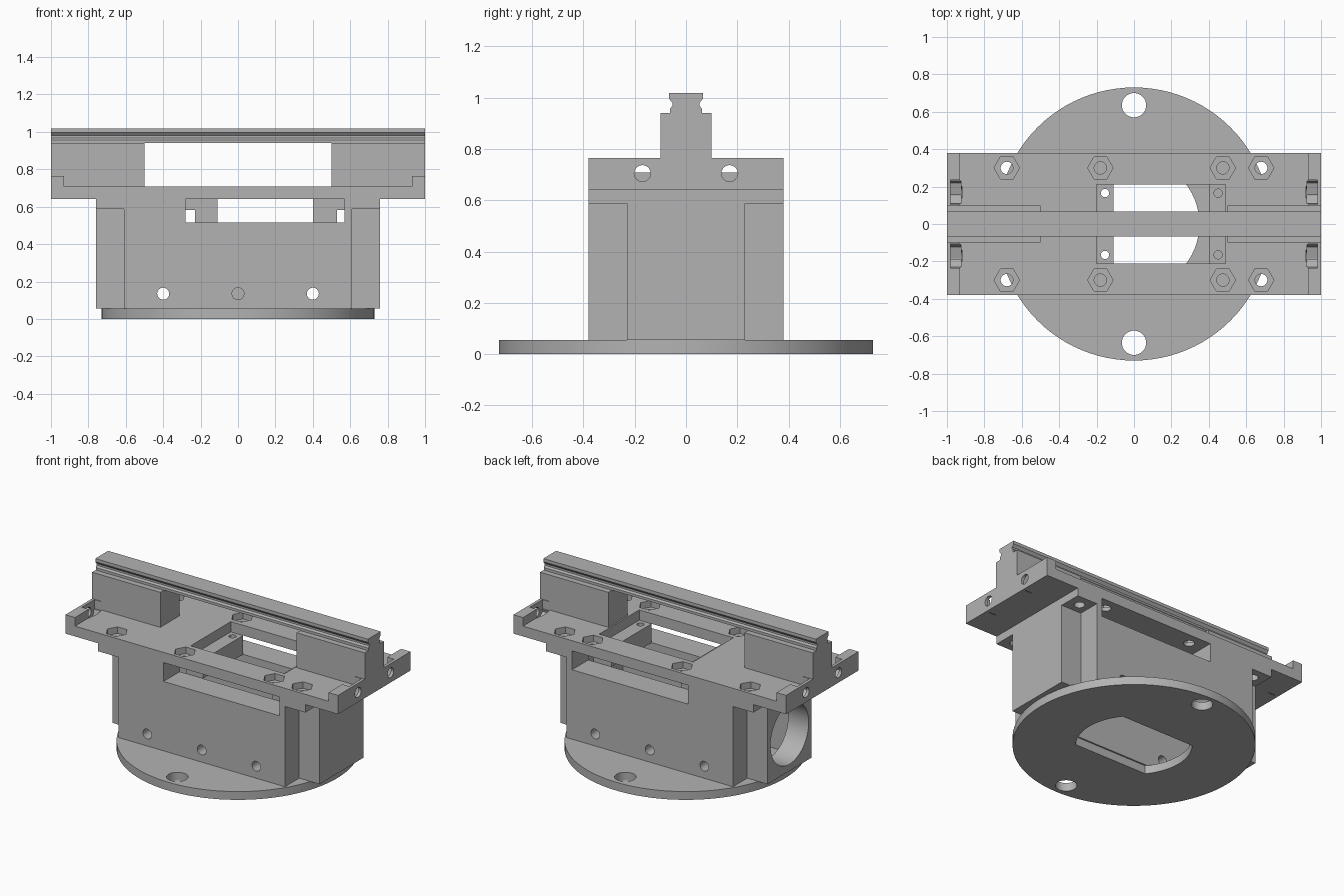
import bpy, bmesh
from math import radians
from mathutils import Matrix, Vector

cube = bpy.data.objects.get("Cube")
if cube:
    bpy.data.objects.remove(cube, do_unlink=True)

grey = bpy.data.materials.new("plain grey")
grey.use_nodes = True
grey.diffuse_color = (0.45, 0.45, 0.45, 1)
grey.node_tree.nodes["Principled BSDF"].inputs["Base Color"].default_value = (0.45, 0.45, 0.45, 1)


def finish(name, bm):
    bmesh.ops.recalc_face_normals(bm, faces=bm.faces[:])
    mesh = bpy.data.meshes.new(name)
    bm.to_mesh(mesh)
    bm.free()
    mesh.materials.append(grey)
    obj = bpy.data.objects.new(name, mesh)
    bpy.context.collection.objects.link(obj)
    return obj


def box(name, x, y, z):
    """Box from (low, high) ranges."""
    bm = bmesh.new()
    bmesh.ops.create_cube(bm, size=1)
    for v in bm.verts:
        v.co = Vector([(r[0] + r[1]) / 2 + c * (r[1] - r[0]) for r, c in zip((x, y, z), v.co)])
    return finish(name, bm)


def rod(name, centre, radius, length, axis="Z", sides=32, spin=0):
    """Cylinder or hex prism about its centre."""
    turn = {"X": Matrix.Rotation(radians(90), 4, "Y"),
            "Y": Matrix.Rotation(radians(90), 4, "X"), "Z": Matrix()}[axis]
    bm = bmesh.new()
    bmesh.ops.create_cone(bm, cap_ends=True, segments=sides, radius1=radius, radius2=radius,
                          depth=length,
                          matrix=Matrix.Translation(centre) @ turn @ Matrix.Rotation(radians(spin), 4, "Z"))
    return finish(name, bm)


def extrude(name, points, axis, half):
    """Extrude a profile along x (points are y, z) or y (points are x, z)."""
    bm = bmesh.new()
    place = (lambda a, b, d: (d, a, b)) if axis == "X" else (lambda a, b, d: (a, d, b))
    face = bm.faces.new([bm.verts.new(place(a, b, -half)) for a, b in points])
    new = bmesh.ops.extrude_face_region(bm, geom=[face])["geom"]
    bmesh.ops.translate(bm, vec=place(0, 0, 2 * half),
                        verts=[g for g in new if isinstance(g, bmesh.types.BMVert)])
    return finish(name, bm)


def cut(obj, cutters):
    for c in cutters:
        mod = obj.modifiers.new("cut", "BOOLEAN")
        mod.operation, mod.solver, mod.object = "DIFFERENCE", "EXACT", c
    graph = bpy.context.evaluated_depsgraph_get()
    obj.data = bpy.data.meshes.new_from_object(obj.evaluated_get(graph))
    obj.modifiers.clear()
    for c in cutters:
        bpy.data.objects.remove(c, do_unlink=True)


SIDES = (-1, 1)
WALL = 0.21    # inner face of the long walls
parts = []

# Round base with two bolt holes and a flat-sided centre opening
base = rod("base_disc", (0, 0, 0.0275), 0.73, 0.055, sides=96)
opening = rod("opening", (0, 0, 0), 0.35, 0.4, sides=64)
cut(opening, [box("trim", (-1, 1), sorted((s * 0.22, s * 1)), (-1, 1)) for s in SIDES])
cut(base, [opening] + [rod("hole", (0, s * 0.635, 0), 0.065, 0.4) for s in SIDES])
parts.append(base)

# Hollow body with notched corners, a long window and bolt holes
body = box("body", (-0.76, 0.76), (-0.38, 0.38), (0.055, 0.64))
cutters = [box("cavity", (-0.61, 0.61), (-WALL, WALL), (0, 0.7)),
           box("window", (-0.28, 0.57), (-0.5, 0.5), (0.515, 0.7)),
           rod("end_hole", (-0.7, 0, 0.3), 0.2, 0.3, "X", 48)]
for sx in SIDES:
    cutters.append(rod("bolt", (sx * 0.4, 0, 0.135), 0.032, 1, "Y"))
    cutters.append(rod("blind_bolt", (0, sx * 0.38, 0.135), 0.032, 0.2, "Y"))
    for sy in SIDES:
        cutters.append(box("notch", sorted((sx * 0.61, sx * 0.9)),
                           sorted((sy * 0.23, sy * 0.5)), (0, 0.587)))
        cutters.append(rod("screw", (sx * 0.68, sy * 0.3, 0.6), 0.033, 0.2))
cut(body, cutters)
parts.append(body)

# Stepped cross bars inside the body, with small screw holes
for name, outer, step, inner, hole in (("left", 0.57, 0.53, 0.4, 0.45),
                                       ("right", -0.28, -0.23, -0.11, -0.155)):
    bar = extrude(name + "_cross_bar", [(inner, 0.515), (step, 0.515), (step, 0.583),
                                        (outer, 0.583), (outer, 0.64), (inner, 0.64)], "Y", WALL)
    cut(bar, [rod("screw", (hole, s * 0.165, 0.6), 0.022, 0.4) for s in SIDES])
    parts.append(bar)

# Top plate with raised end lips, nut recesses and a rectangular opening
plate = extrude("top_plate", [(-1, 0.64), (1, 0.64), (1, 0.765), (0.93, 0.765), (0.93, 0.708),
                              (-0.93, 0.708), (-0.93, 0.765), (-1, 0.765)], "Y", 0.38)
cutters = [box("opening", (-0.2, 0.49), (-WALL, WALL), (0.5, 0.9))]
for sy in SIDES:
    for x in (-0.68, -0.18, 0.475, 0.68):
        cutters.append(rod("nut", (x, sy * 0.3, 0.71), 0.068, 0.09, sides=6, spin=30))
        cutters.append(rod("screw", (x, sy * 0.3, 0.66), 0.033, 0.2))
    for sx in SIDES:
        cutters.append(rod("lip_hole", (sx * 0.97, sy * 0.17, 0.705), 0.032, 0.1, "X"))
        cutters.append(rod("lip_nut", (sx * 0.953, sy * 0.17, 0.705), 0.068, 0.054, "X", 6, 15))
        cutters.append(box("lip_slot", sorted((sx * 0.926, sx * 0.98)),
                           (sy * 0.17 - 0.066, sy * 0.17 + 0.066), (0.705, 0.8)))
cut(plate, cutters)
parts.append(plate)

# Two posts carrying the rail
for name, s in (("left", 1), ("right", -1)):
    parts.append(box(name + "_rail_post", sorted((s * 0.5, s)), (-0.1, 0.1), (0.708, 0.94)))

# Grooved rail
half = [(0.062, 0.94), (0.062, 0.957), (0.053, 0.968), (0.053, 0.98), (0.067, 0.997), (0.067, 1.018)]
parts.append(extrude("rail", half + [(-y, z) for y, z in reversed(half)], "X", 1))

# Smooth round faces, keep edges sharp
bpy.ops.object.select_all(action="DESELECT")
for p in parts:
    p.select_set(True)
bpy.context.view_layer.objects.active = parts[0]
bpy.ops.object.shade_smooth_by_angle(angle=radians(25))
